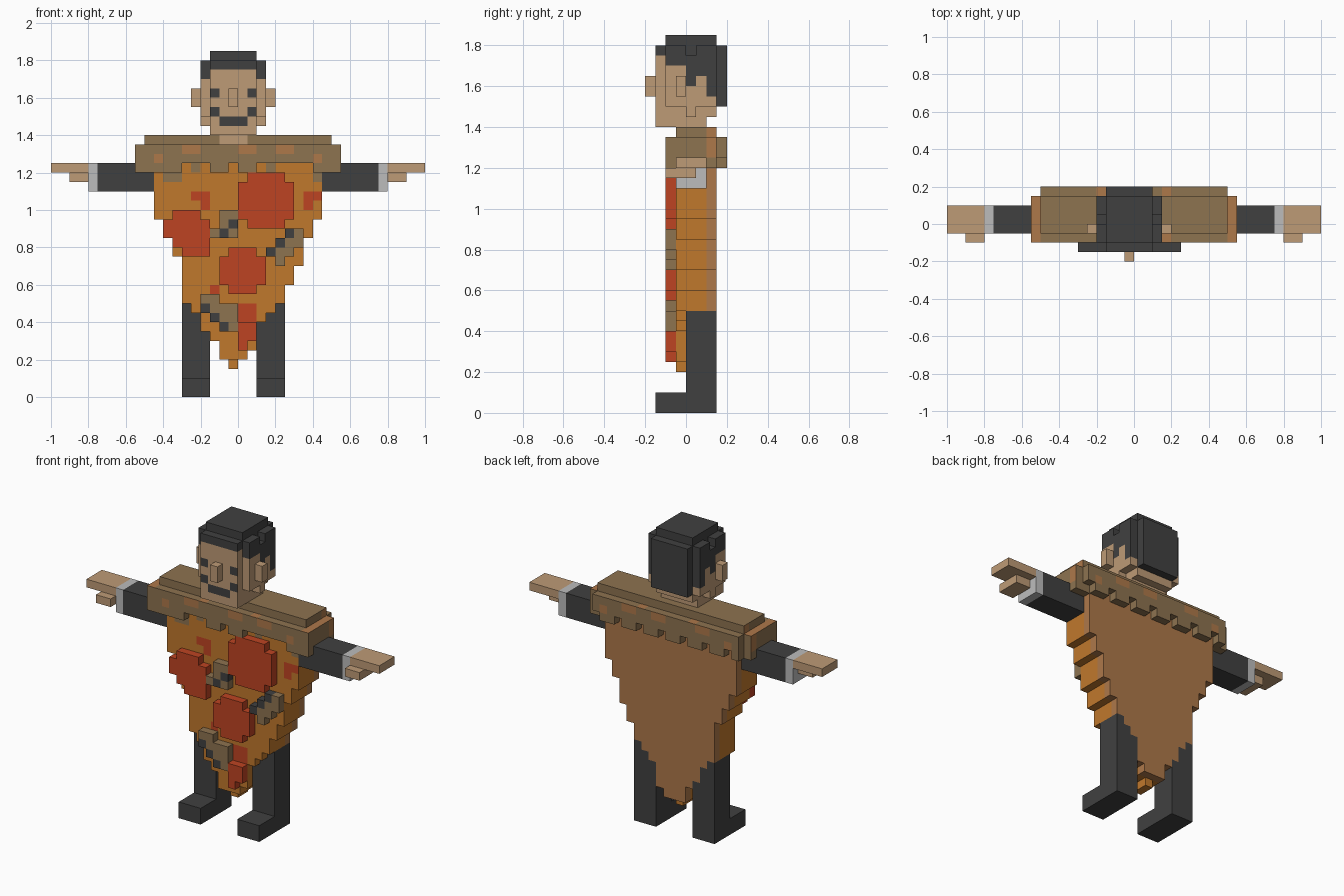
import bpy, bmesh
from mathutils import Vector

U = 0.05  # edge length of one block

cube = bpy.data.objects.get("Cube")
if cube:
    bpy.data.objects.remove(cube)

PALETTE = {
    "charcoal": (64, 64, 64),
    "skin": (190, 155, 118),
    "crust": (141, 115, 80),
    "cheese": (192, 120, 44),
    "pepperoni_red": (190, 68, 34),
    "baked_base": (174, 120, 74),
    "cuff_grey": (188, 188, 188),
}


def linear(c):
    c /= 255
    return c / 12.92 if c < 0.04045 else ((c + 0.055) / 1.055) ** 2.4


MATS = {}
for mat_name, rgb in PALETTE.items():
    m = bpy.data.materials.new(mat_name)
    colour = (*[linear(c) for c in rgb], 1)
    m.use_nodes = True
    m.diffuse_color = colour
    m.node_tree.nodes["Principled BSDF"].inputs["Base Color"].default_value = colour
    MATS[mat_name] = m


def box(x, y, z, mat):
    """Blocks filling half-open index ranges."""
    return {(i, j, k): mat for i in range(*x) for j in range(*y) for k in range(*z)}


def build(name, cells, paint=None):
    """Skin the exposed sides of the blocks; paint(cell, normal) may recolour a side."""
    bm = bmesh.new()
    verts, slots = {}, []
    for cell, mat in cells.items():
        for axis in range(3):
            for sign in (-1, 1):
                n = [0, 0, 0]
                n[axis] = sign
                if tuple(c + d for c, d in zip(cell, n)) in cells:
                    continue
                corners = []
                for a, b in ((0, 0), (1, 0), (1, 1), (0, 1)):
                    p = list(cell)
                    p[axis] += sign > 0
                    p[(axis + 1) % 3] += a
                    p[(axis + 2) % 3] += b
                    p = tuple(p)
                    if p not in verts:
                        verts[p] = bm.verts.new(Vector(p) * U)
                    corners.append(verts[p])
                face = bm.faces.new(corners if sign > 0 else corners[::-1])
                use = (paint and paint(cell, tuple(n))) or mat
                if use not in slots:
                    slots.append(use)
                face.material_index = slots.index(use)
    mesh = bpy.data.meshes.new(name)
    bm.to_mesh(mesh)
    bm.free()
    for s in slots:
        mesh.materials.append(MATS[s])
    obj = bpy.data.objects.new(name, mesh)
    bpy.context.collection.objects.link(obj)


FRONT, BACK = (0, -1, 0), (0, 1, 0)

# Slice body: stepped wedge of cheese on a baked base
right_edge = [0, 1, 2, 2, 2, 3, 4, 5, 5, 6, 6, 7, 7, 7, 8, 8] + [9] * 6
left_edge = [1, 2, 2, 3, 4, 4, 5, 6, 6, 6, 6, 6, 7, 7, 8, 8] + [9] * 6
slice_cells = {}
for row, (r, l) in enumerate(zip(right_edge, left_edge)):
    k = row + 3
    slice_cells |= box((-l, r), (0 if row == 0 else -1, 2), (k, k + 1), "cheese")
    if row:
        slice_cells |= box((-l, r), (2, 3), (k, k + 1), "baked_base")

SAUCE = {(-5, 21), (-4, 21), (-4, 20), (7, 21), (8, 21), (7, 20), (-3, 11),
         (0, 8), (1, 9), (0, 9), (1, 8)}
DRIPS = {(-8, 23), (-7, 23), (8, 23), (-5, 24), (3, 24)}


def paint_slice(cell, n):
    if n == FRONT and cell[1] == -1:
        key = (cell[0], cell[2])
        return "pepperoni_red" if key in SAUCE else "crust" if key in DRIPS else None


build("pizza_slice", slice_cells, paint_slice)


# Raised pepperoni discs with clipped corners
def disc(x0, z0, size):
    cells = box((x0, x0 + size), (-2, -1), (z0, z0 + size), "pepperoni_red")
    for a in (x0, x0 + size - 1):
        for b in (z0, z0 + size - 1):
            del cells[(a, -2, b)]
    return cells


left_disc = disc(-8, 15, 5)
for cell in ((-7, -2, 15), (-8, -2, 16)):
    del left_disc[cell]
left_disc[(-4, -2, 15)] = "pepperoni_red"
build("pepperoni_upper", disc(0, 18, 6))
build("pepperoni_side", left_disc)
build("pepperoni_middle", disc(-2, 11, 5))
build("pepperoni_tip", box((0, 2), (-2, -1), (6, 8), "pepperoni_red")
      | box((0, 1), (-2, -1), (5, 6), "pepperoni_red"))


# Raised mushroom pieces running diagonally, with dark specks
def topping(name, strips, specks):
    cells = {}
    for x0, x1, z0, z1 in strips:
        cells |= box((x0, x1), (-2, -1), (z0, z1), "crust")
    for i, k in specks:
        cells[(i, -2, k)] = "charcoal"
    build(name, cells)


topping("mushroom_upper", [(-2, 0, 18, 20), (-3, 0, 17, 18)], [(-1, 18), (-2, 17)])
topping("mushroom_side", [(5, 7, 17, 18), (4, 7, 16, 17), (3, 6, 15, 16), (4, 5, 14, 15)],
        [(5, 17), (4, 16), (3, 15)])
topping("mushroom_lower", [(-4, -2, 10, 11), (-4, 0, 9, 10), (-3, 0, 8, 9), (-2, 0, 7, 8)],
        [(-4, 9), (-3, 8), (-2, 7)])

# Crust roll across the shoulders with a ragged lower edge
crust = box((-11, 11), (-2, 3), (24, 27), "crust")
crust |= box((-10, 10), (3, 4), (24, 27), "crust")
crust |= box((-10, 10), (-1, 3), (27, 28), "crust")
for i in (-6, -5, -4, -1, 2, 3, 4, 5, 6, 7):
    del crust[(i, -2, 24)]
for i in range(-9, 10, 3):
    del crust[(i, 3, 24)]
BROWNED = {(-6, 26), (-5, 26), (0, 26), (1, 26), (5, 26), (4, 26), (-9, 25), (8, 25)}


def paint_crust(cell, n):
    i, j, k = cell
    if n == FRONT and j == -1 and k == 27 and -2 <= i < 1:
        return "skin"
    if n in (FRONT, BACK) and (i, k) in BROWNED:
        return "baked_base"
    if n[0] and j == 2 and k > 24:
        return "baked_base"
    if n[2] > 0 and k == 26 and i % 7 == 3:
        return "baked_base"


build("crust_roll", crust, paint_crust)

# Legs with forward shoes, hollowed where the slice wraps them
for side, x in (("right", (-6, -3)), ("left", (2, 5))):
    leg = box(x, (0, 3), (0, 10), "charcoal") | box(x, (-3, 0), (0, 2), "charcoal")
    build(side + "_leg", {c: m for c, m in leg.items() if c not in slice_cells})

# Arms, cuffs, hands and thumbs mirrored left and right
for side, s in (("left", 1), ("right", -1)):
    def span(a, b):
        return (a, b) if s > 0 else (-b, -a)
    build(side + "_sleeve", box(span(9, 15), (-1, 2), (22, 25), "charcoal"))
    build(side + "_cuff", box(span(15, 16), (-1, 2), (22, 25), "cuff_grey"))
    build(side + "_hand", box(span(16, 20), (-1, 2), (24, 25), "skin")
          | box(span(16, 18), (-2, 1), (23, 24), "skin"))

# Head: rounded block, hair coloured above a hem that varies from front to back
HEM = {-3: 35, -2: 34, -1: 34, 0: 32, 1: 33, 2: 31, 3: 30}
head = box((-3, 2), (-3, 2), (28, 29), "skin")
head |= box((-4, 3), (-2, 3), (29, 36), "skin")
head |= box((-3, 2), (-3, 3), (29, 36), "skin")
head |= box((-3, 2), (3, 4), (30, 36), "skin")
head |= box((-3, 2), (-2, 3), (36, 37), "skin")
for i in (-4, 2):
    for j in range(-2, 3):
        del head[(i, j, 29 if j else 35)]
for cell in head:
    if cell[2] >= HEM[cell[1]]:
        head[cell] = "charcoal"
FEATURES = {(i, k) for i in (-3, 1) for k in (30, 32)} | {(i, 29) for i in (-2, -1, 0)}


def paint_face(cell, n):
    if n == FRONT and cell[1] == -3 and (cell[0], cell[2]) in FEATURES:
        return "charcoal"


build("head", head, paint_face)
build("nose", box((-1, 0), (-4, -3), (31, 33), "skin"))
build("right_ear", box((-5, -4), (-1, 0), (31, 33), "skin"))
build("left_ear", box((3, 4), (-1, 0), (31, 33), "skin"))
